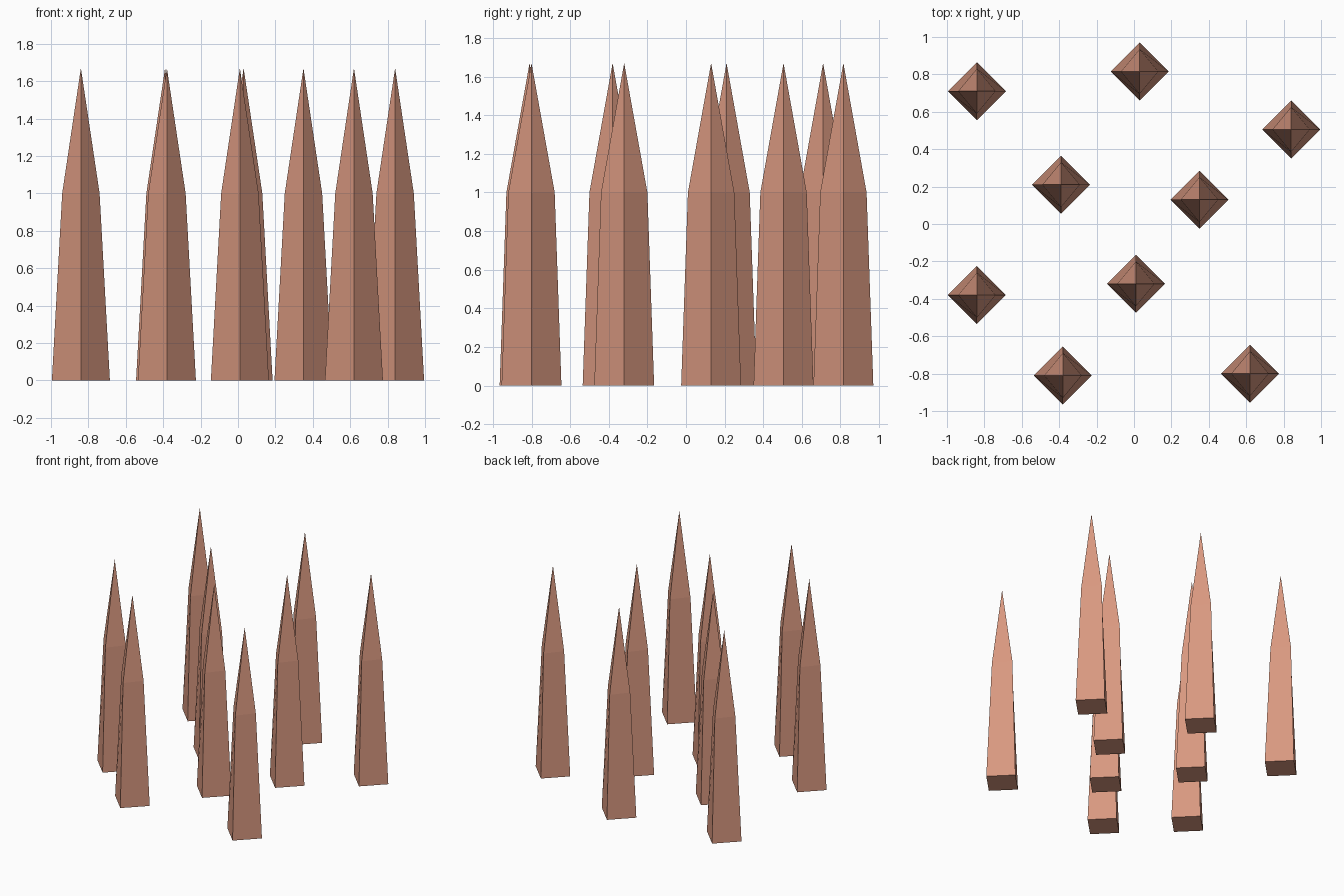
import bpy
import bmesh
from mathutils import Vector

old = bpy.data.objects.get("Cube")
if old:
    bpy.data.objects.remove(old, do_unlink=True)

# Terracotta colour shared by every spike
clay = bpy.data.materials.new("terracotta")
clay.use_nodes = True
colour = (0.69, 0.315, 0.215, 1)
clay.diffuse_color = colour
clay.node_tree.nodes["Principled BSDF"].inputs["Base Color"].default_value = colour


def diamond(bm, rx, ry, z):
    """Four-cornered ring with its corners on the x and y axes."""
    return [bm.verts.new(p) for p in ((rx, 0, z), (0, ry, z), (-rx, 0, z), (0, -ry, z))]


def spike_mesh():
    bm = bmesh.new()
    base = diamond(bm, 0.155, 0.155, 0)
    shoulder = diamond(bm, 0.10, 0.12, 1.0)
    tip = bm.verts.new(Vector((0, 0, 1.67)))
    bm.faces.new(base[::-1])
    for i in range(4):
        j = (i + 1) % 4
        bm.faces.new((base[i], base[j], shoulder[j], shoulder[i]))
        bm.faces.new((shoulder[i], shoulder[j], tip))
    bmesh.ops.recalc_face_normals(bm, faces=bm.faces)
    mesh = bpy.data.meshes.new("spike")
    bm.to_mesh(mesh)
    bm.free()
    mesh.materials.append(clay)
    return mesh


# Scattered spikes, all sharing one mesh
mesh = spike_mesh()
spots = [(-0.84, 0.71), (0.03, 0.815), (0.84, 0.505),
         (-0.39, 0.21), (0.35, 0.13), (0.01, -0.32),
         (-0.84, -0.38), (-0.38, -0.81), (0.62, -0.80)]
for n, (x, y) in enumerate(spots, 1):
    spike = bpy.data.objects.new(f"spike_{n}", mesh)
    spike.location = (x, y, 0)
    bpy.context.collection.objects.link(spike)
